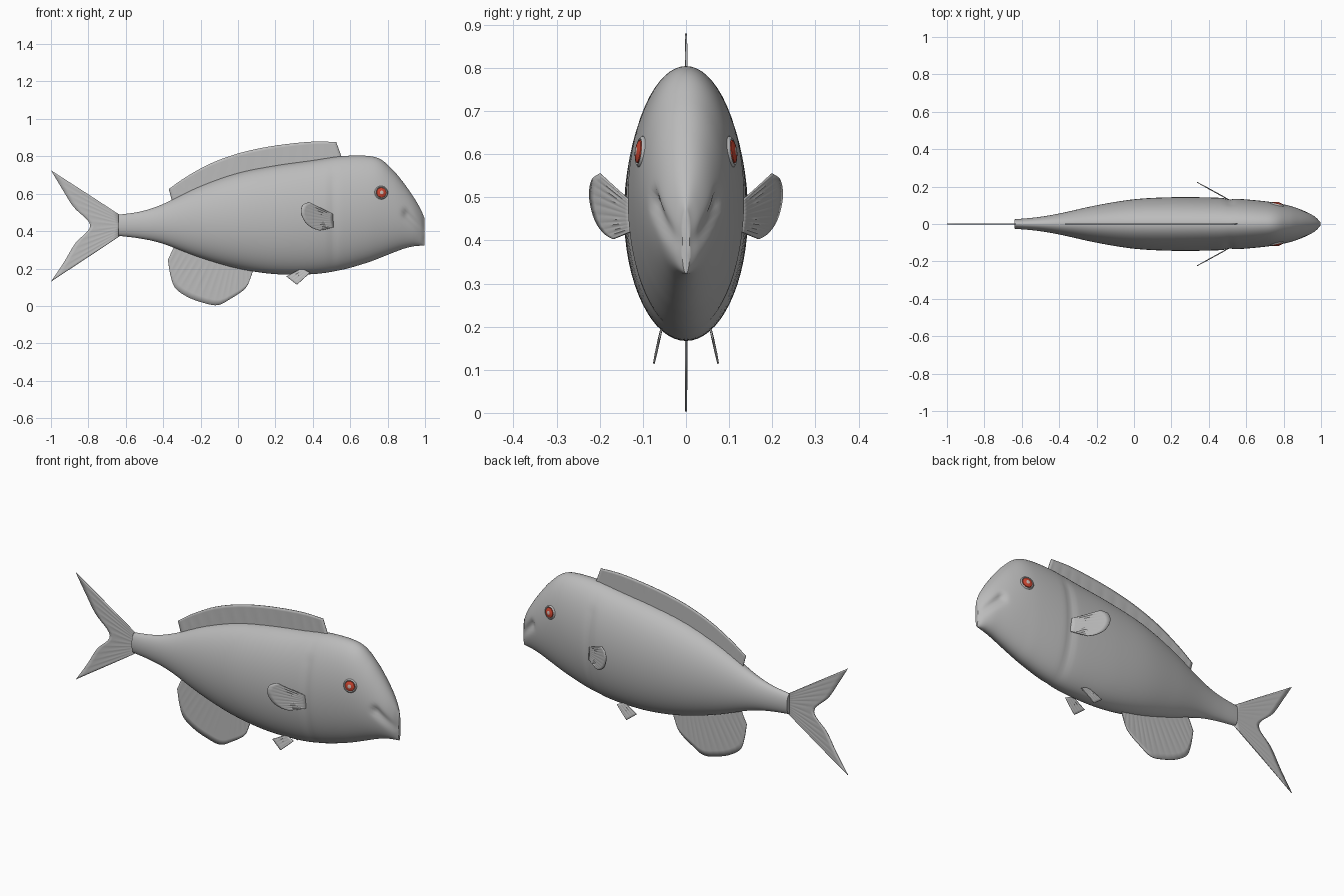
import bpy, math
from mathutils import Vector

if "Cube" in bpy.data.objects:
    bpy.data.objects.remove(bpy.data.objects["Cube"], do_unlink=True)


def material(name, rgb):
    m = bpy.data.materials.new(name)
    m.use_nodes = True
    m.diffuse_color = (*rgb, 1)
    bsdf = next(n for n in m.node_tree.nodes if n.type == 'BSDF_PRINCIPLED')
    bsdf.inputs["Base Color"].default_value = (*rgb, 1)
    return m


grey = material("scale grey", (0.5, 0.5, 0.5))
red = material("iris red", (0.6, 0.06, 0.03))
pale = material("pupil pale", (0.6, 0.5, 0.46))


def spline(points, steps):
    """Smooth path through all points, with even steps per span."""
    pts = [Vector(p) for p in points]
    pts = [2 * pts[0] - pts[1]] + pts + [2 * pts[-1] - pts[-2]]
    out = []
    for a, b, c, d in zip(pts, pts[1:], pts[2:], pts[3:]):
        for i in range(steps):
            t = i / steps
            out.append(b + ((c - a) * t + (2 * a - 5 * b + 4 * c - d) * t * t
                            + (3 * b - a - 3 * c + d) * t ** 3) / 2)
    return out + [pts[-2]]


def grid_mesh(name, rows, closed=False, mats=(grey,)):
    """Skin a list of equally long rows of points."""
    n = len(rows[0])
    verts = [p for row in rows for p in row]
    faces = []
    for r in range(len(rows) - 1):
        for i in range(n if closed else n - 1):
            j = (i + 1) % n
            faces.append((r * n + i, r * n + j, (r + 1) * n + j, (r + 1) * n + i))
    if closed:
        faces.append(tuple(reversed(range(n))))
        faces.append(tuple(range(len(verts) - n, len(verts))))
    me = bpy.data.meshes.new(name)
    me.from_pydata(verts, [], faces)
    for m in mats:
        me.materials.append(m)
    ob = bpy.data.objects.new(name, me)
    bpy.context.collection.objects.link(ob)
    bpy.ops.object.select_all(action='DESELECT')
    ob.select_set(True)
    bpy.context.view_layer.objects.active = ob
    bpy.ops.object.shade_smooth_by_angle(angle=math.radians(45))
    return ob


# Body: oval rings of (x, top, bottom, half width)
top_bottom = [(-.64, .487, .375), (-.52, .505, .36), (-.4, .545, .332),
              (-.2, .64, .257), (0, .71, .2), (.2, .75, .17), (.4, .778, .17),
              (.55, .8, .192), (.68, .803, .228), (.76, .785, .257),
              (.83, .725, .285), (.89, .652, .307), (.94, .58, .319),
              (.975, .52, .322), (.997, .47, .323)]
half_width = [.025, .036, .056, .1, .132, .143, .142, .135, .124, .113,
              .098, .08, .06, .036, .01]
stations = [(*p, w) for p, w in zip(top_bottom, half_width)]


def path4(points, steps):
    return spline(points, steps)


def groove(x, z):
    """Closeness to the crease running from cheek to mouth corner."""
    a, b = Vector((.9, .49)), Vector((.99, .4))
    p = Vector((x, z))
    t = max(0, min(1, (p - a).dot(b - a) / (b - a).length_squared))
    return math.exp(-((p - a - t * (b - a)).length / .02) ** 2)


SIDES = 64
rings = []
for x, top, low, w in path4(stations, 8):
    mid, half = (top + low) / 2, (top - low) / 2
    ring = []
    for k in range(SIDES):
        a = 2 * math.pi * k / SIDES
        z = mid + half * math.sin(a)
        y = w * math.cos(a)
        gill = math.exp(-((x - .51) / .02) ** 2) * (1 if z < .7 else .4)
        y *= 1 - .05 * gill
        y *= 1 - .22 * groove(x, z)
        ring.append((x, y, z))
    rings.append(ring)
grid_mesh("body", rings, closed=True)


# Fins: ribbed sheets stretched from a root line to an outer edge
def fin(name, root, edge, place, ribs=3, steps=6):
    outer = spline(edge, steps)
    span = spline(root, 24)
    rows = []
    for i, e in enumerate(outer):
        f = i / (len(outer) - 1) * (len(span) - 1)
        k = min(int(f), len(span) - 2)
        r = span[k].lerp(span[k + 1], f - k)
        ripple = .0015 * math.cos(i * math.pi * 2 / ribs)
        rows.append([place(*r.lerp(e, j / 8), ripple * math.sin(math.pi * j / 8))
                     for j in range(9)])
    ob = grid_mesh(name, rows)
    mod = ob.modifiers.new("thickness", 'SOLIDIFY')
    mod.thickness = .004
    mod.offset = 0
    return ob


def upright(x, z, ripple):
    return (x, ripple, z)


fin("dorsal_fin",
    [(-.35, .55), (-.2, .62), (0, .69), (.2, .73), (.4, .76), (.56, .78)],
    [(-.37, .625), (-.28, .688), (-.15, .76), (0, .815), (.15, .849),
     (.3, .87), (.42, .879), (.525, .876)], upright)
fin("tail_fin", [(-.63, .485), (-.63, .375)],
    [(-1, .725), (-.94, .625), (-.88, .53), (-.79, .43), (-.87, .335),
     (-.93, .235), (-1, .13)], upright)
fin("anal_fin", [(-.34, .32), (-.1, .25), (.08, .21)],
    [(-.375, .245), (-.36, .16), (-.335, .095), (-.27, .048), (-.19, .018),
     (-.11, .004), (-.04, .038), (.04, .095), (.075, .17)], upright)

for side, s in (("left", 1), ("right", -1)):
    def flared(x, z, ripple):
        return (x, s * (.128 + (.51 - x) * .55 + ripple), z)

    def hanging(x, z, ripple):
        return (x, s * (.06 + (.18 - z) * .22 + ripple), z)

    fin(side + "_pectoral_fin", [(.51, .49), (.51, .42)],
        [(.38, .555), (.347, .54), (.337, .5), (.358, .45), (.395, .418),
         (.435, .403)], flared)
    fin(side + "_pelvic_fin", [(.34, .2), (.385, .178)],
        [(.258, .158), (.285, .137), (.315, .114)], hanging)

# Eyes: shallow domes with rim, iris and pupil rings
for side, s in (("left", 1), ("right", -1)):
    centre = Vector((.765, s * .1, .605))
    out = Vector((.22, s, .12)).normalized()
    along = Vector((0, 0, 1)).cross(out).normalized()
    up = out.cross(along)
    profile = [(.038, -.008), (.036, .007), (.031, .011), (.027, .008),
               (.026, .012), (.018, .015), (.01, .017), (.004, .018)]
    rows = []
    for r, h in profile:
        rows.append([centre + out * h + r * (along * math.cos(a) + up * math.sin(a))
                     for a in (2 * math.pi * k / 32 for k in range(32))])
    eye = grid_mesh(side + "_eye", rows, closed=True, mats=(grey, red, pale))
    for p in eye.data.polygons:
        rel = p.center - centre
        radius = (rel - out * rel.dot(out)).length
        facing = rel.dot(out) > .005
        if facing and radius < .0265:
            p.material_index = 2 if radius < .01 else 1
